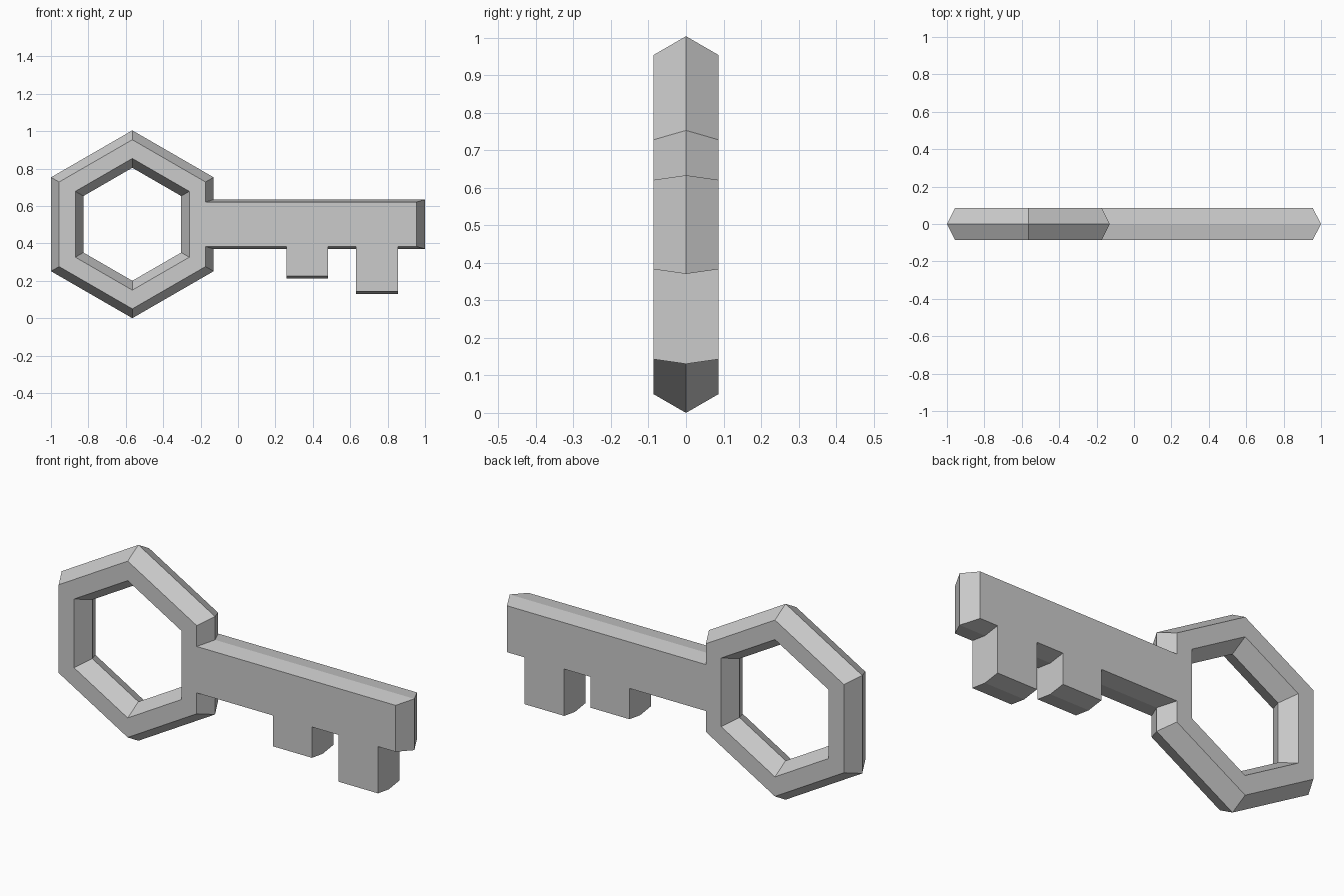
import bpy, bmesh
from math import sin, cos, radians

if "Cube" in bpy.data.objects:
    bpy.data.objects.remove(bpy.data.objects["Cube"])

CX, CZ = -0.565, 0.502          # centre of the hexagonal bow
HALF_T = 0.0866                 # half thickness
STEP = 0.0125                   # ridge height along shaft and teeth


def hexagon(r):
    # Corners run counter-clockwise, starting at the upper right
    return [(CX + r * cos(radians(30 + 60 * i)), CZ + r * sin(radians(30 + 60 * i)))
            for i in range(6)]


def blade(x_root, x_tip, grow):
    # Bit outline from the lower root, along the teeth, back to the upper root
    low, high = CZ - 0.119 - grow, CZ + 0.119 + grow
    pts = [(x_root, low)]
    for x0, x1, z in ((0.26, 0.48, 0.225), (0.63, 0.855, 0.143)):
        pts += [(x0, low), (x0, z - grow), (x1, z - grow), (x1, low)]
    return pts + [(x_tip, low), (x_tip, high), (x_root, high)]


def outline(r, x_tip, grow):
    ring = hexagon(r)
    return ring + blade(ring[0][0], x_tip, grow)


bm = bmesh.new()


def loop(pts, y):
    return [bm.verts.new((x, y, z)) for x, z in pts]


def bridge(a, b):
    for i in range(len(a)):
        j = (i + 1) % len(a)
        bm.faces.new((a[i], a[j], b[j], b[i]))


# Outer silhouette and inner hole, each as front / ridge / back loops
ys = (-HALF_T, 0, HALF_T)
outer = [loop(outline(0.502 if y == 0 else 0.452, 1.0 if y == 0 else 0.955,
                      STEP if y == 0 else 0), y) for y in ys]
inner = [loop(hexagon(0.302 if y == 0 else 0.352), y) for y in ys]
for k in range(2):
    bridge(outer[k], outer[k + 1])
    bridge(inner[k], inner[k + 1])

# Flat front and back: five bow segments, plus one face joined to the blade
for o, n in ((outer[0], inner[0]), (outer[2], inner[2])):
    for i in range(5):
        bm.faces.new((o[i], o[i + 1], n[i + 1], n[i]))
    bm.faces.new(o[5:] + [o[0], n[0], n[5]])

bmesh.ops.recalc_face_normals(bm, faces=bm.faces)
mesh = bpy.data.meshes.new("key")
bm.to_mesh(mesh)
bm.free()
bpy.context.collection.objects.link(bpy.data.objects.new("key", mesh))
